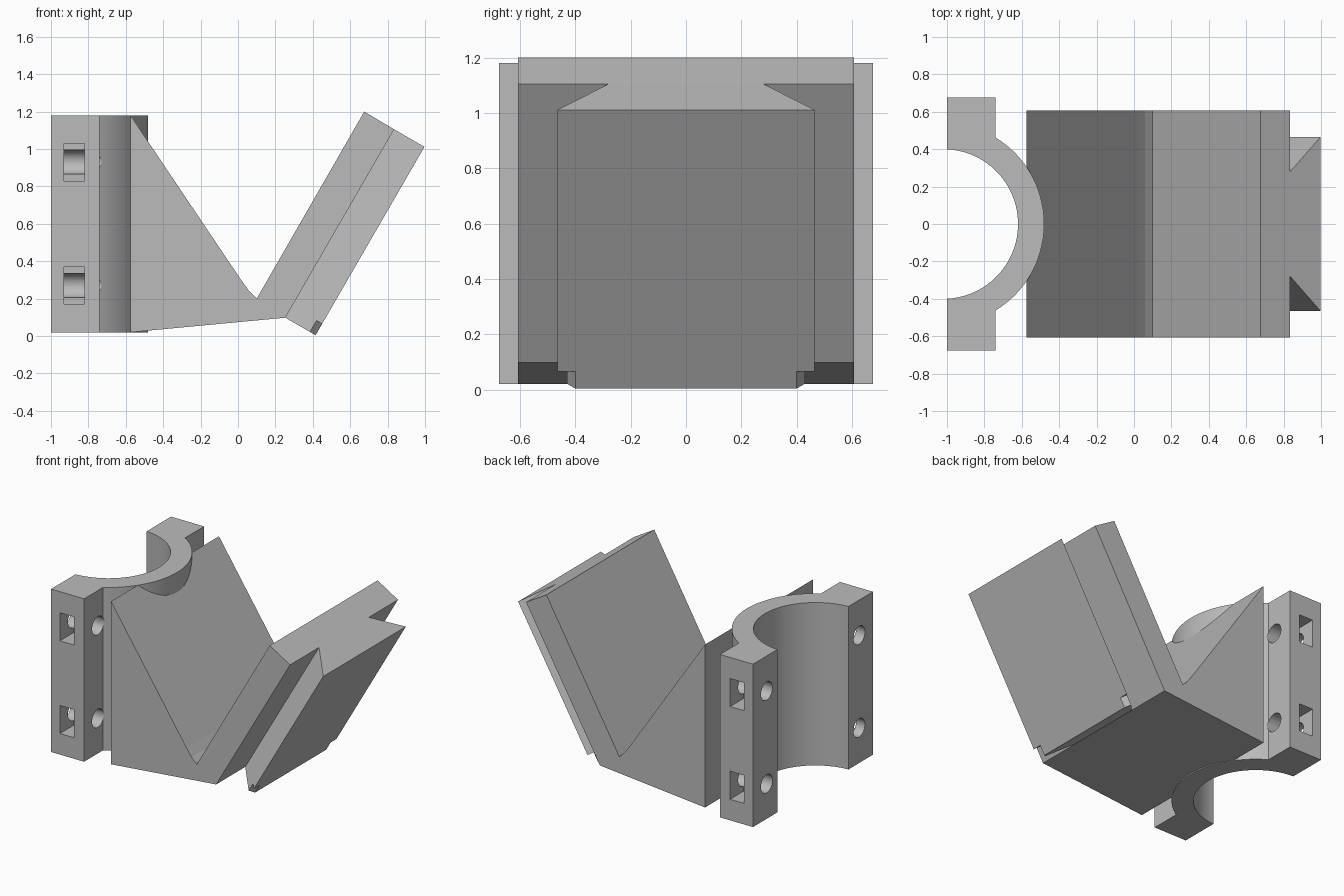
import bpy, bmesh, math
from mathutils import Matrix, Vector

cube = bpy.data.objects.get("Cube")
if cube:
    bpy.data.objects.remove(cube, do_unlink=True)

grey = bpy.data.materials.new("plain grey")
grey.use_nodes = True
grey.diffuse_color = (0.5, 0.5, 0.5, 1)
grey.node_tree.nodes["Principled BSDF"].inputs["Base Color"].default_value = (0.5, 0.5, 0.5, 1)


def finish(name, bm):
    bmesh.ops.recalc_face_normals(bm, faces=bm.faces)
    mesh = bpy.data.meshes.new(name)
    bm.to_mesh(mesh)
    bm.free()
    mesh.materials.append(grey)
    obj = bpy.data.objects.new(name, mesh)
    bpy.context.collection.objects.link(obj)
    return obj


def extrude(bm, points, offset):
    """Add a prism: a flat outline pushed along an offset."""
    face = bm.faces.new([bm.verts.new(p) for p in points])
    top = bmesh.ops.extrude_face_region(bm, geom=[face])
    verts = [v for v in top["geom"] if isinstance(v, bmesh.types.BMVert)]
    bmesh.ops.translate(bm, verts=verts, vec=offset)


def select_only(obj):
    bpy.ops.object.select_all(action='DESELECT')
    obj.select_set(True)
    bpy.context.view_layer.objects.active = obj


def cut(obj, cutter):
    select_only(obj)
    mod = obj.modifiers.new("cut", 'BOOLEAN')
    mod.operation = 'DIFFERENCE'
    mod.solver = 'EXACT'
    mod.object = cutter
    bpy.ops.object.modifier_apply(modifier=mod.name)
    bpy.data.objects.remove(cutter, do_unlink=True)


# Half-pipe clamp with two bolt flanges
CX, INNER, OUTER = -1.02, 0.40, 0.54
FLANGE_X, FLANGE_Y, LOW, HIGH = -0.74, 0.675, 0.02, 1.18


def arc(radius, x_end, steps=48):
    a = math.acos((x_end - CX) / radius)
    angles = [a - 2 * a * i / steps for i in range(steps + 1)]
    return [(CX + radius * math.cos(t), radius * math.sin(t), LOW) for t in angles]


outline = arc(INNER, -1)
outline += [(-1, -FLANGE_Y, LOW), (FLANGE_X, -FLANGE_Y, LOW)]
outline += arc(OUTER, FLANGE_X)[::-1]
outline += [(FLANGE_X, FLANGE_Y, LOW), (-1, FLANGE_Y, LOW)]
bm = bmesh.new()
extrude(bm, outline, (0, 0, HIGH - LOW))
clamp = finish("pipe_clamp", bm)

# Bolt holes through the flanges, and nut pockets from their sides
holes, pockets = bmesh.new(), bmesh.new()
for side in (-1, 1):
    for z in (0.27, 0.93):
        place = Matrix.Translation((-0.85, side * 0.52, z)) @ Matrix.Rotation(math.pi / 2, 4, 'Y')
        bmesh.ops.create_cone(holes, cap_ends=True, segments=32, radius1=0.065,
                              radius2=0.065, depth=0.5, matrix=place)
        place = Matrix.Translation((-0.875, side * 0.625, z)) @ Matrix.Diagonal((0.11, 0.2, 0.2, 1))
        bmesh.ops.create_cube(pockets, size=1, matrix=place)
for name, cutter_mesh in (("hole_cutter", holes), ("pocket_cutter", pockets)):
    cutter = finish(name, cutter_mesh)
    cutter.hide_render = True
    cut(clamp, cutter)
select_only(clamp)
bpy.ops.object.shade_smooth_by_angle(angle=math.radians(25))

# Wedge-shaped arm with the tilted plate
profile = [(-0.575, 1.18), (0.02, 0.295), (0.06, 0.24), (0.1, 0.2), (0.675, 1.2),
           (0.835, 1.105), (0.253, 0.098), (-0.575, 0.02)]
bm = bmesh.new()
extrude(bm, [(x, -0.607, z) for x, z in profile], (0, 1.214, 0))
finish("angled_arm", bm)

# Dovetail rail on the tilted plate, its lower corners trimmed
start = Vector((0.253, 0, 0.098))
along = Vector((0.835, 0, 1.105)) - start
length = along.length
along.normalize()
out = Vector((along.z, 0, -along.x))
NOTCH = 0.07


def section(half, s):
    pts = half + [(-y, d) for y, d in reversed(half)]
    return [start + along * s + out * d + Vector((0, y, 0)) for y, d in pts]


bm = bmesh.new()
extrude(bm, section([(0.28, 0), (0.43, 0.152), (0.40, 0.187)], 0), along * NOTCH)
extrude(bm, section([(0.28, 0), (0.465, 0.187)], NOTCH), along * (length - NOTCH))
finish("dovetail_rail", bm)
